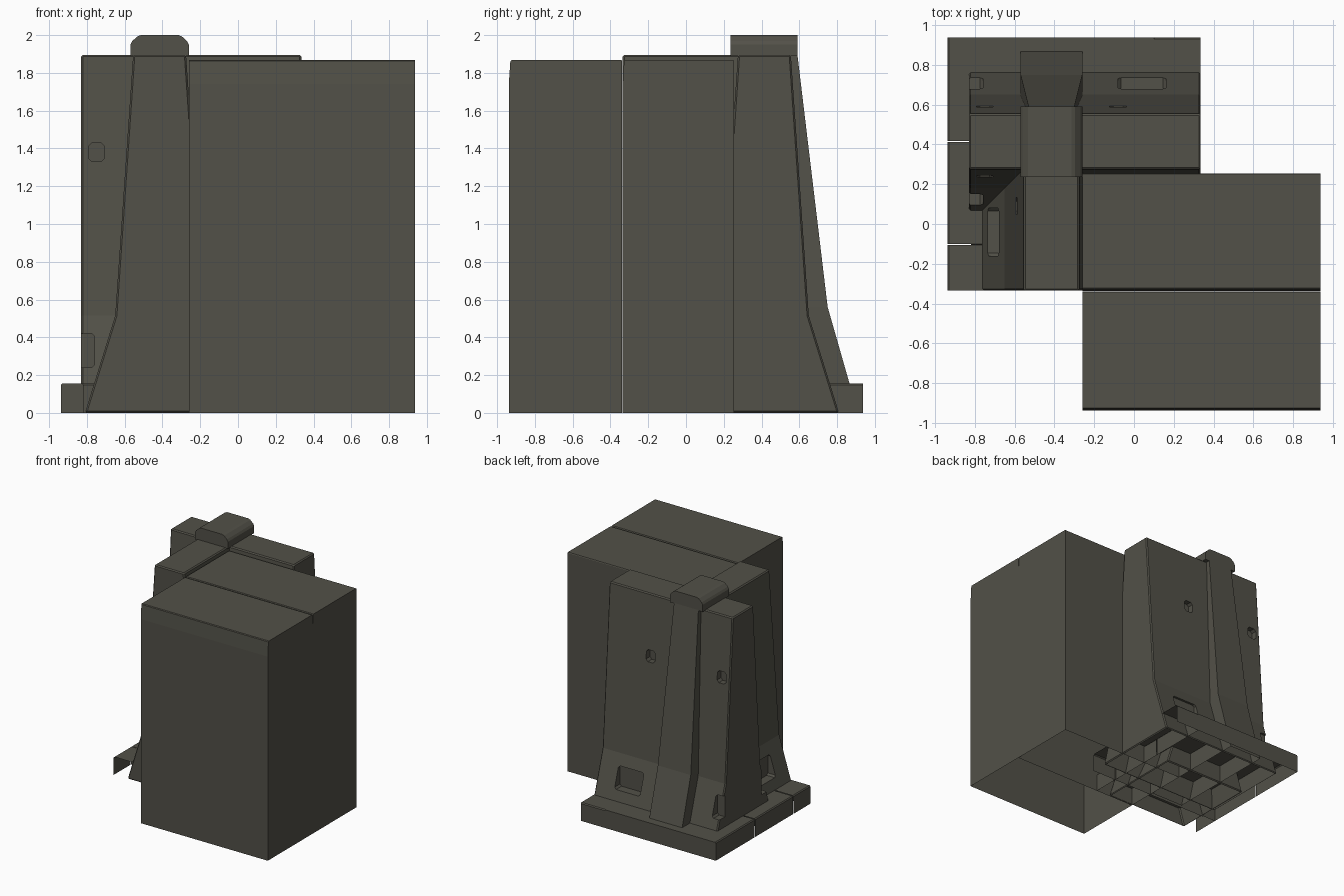
import bpy, bmesh
from mathutils import Vector

cube = bpy.data.objects.get("Cube")
if cube:
    bpy.data.objects.remove(cube, do_unlink=True)

stone = bpy.data.materials.new("dark olive grey")
stone.use_nodes = True
colour = (0.085, 0.082, 0.065, 1)
stone.diffuse_color = colour
stone.node_tree.nodes["Principled BSDF"].inputs["Base Color"].default_value = colour

CX, CY = -0.415, 0.415      # centre lines of the two crossing walls
TOP = 1.895


def make(name, bm):
    bmesh.ops.recalc_face_normals(bm, faces=bm.faces)
    mesh = bpy.data.meshes.new(name)
    bm.to_mesh(mesh)
    bm.free()
    mesh.materials.append(stone)
    ob = bpy.data.objects.new(name, mesh)
    bpy.context.collection.objects.link(ob)
    return ob


def add_prism(bm, profile, axis, start, end, caps=(True, True), bottom=True):
    """Extrude a closed (u, v) profile along x or y; v is height."""
    def ring(t):
        return [bm.verts.new((t, u, v) if axis == "x" else (u, t, v)) for u, v in profile]
    a, b = ring(start), ring(end)
    n = len(profile)
    for i in range(n):
        j = (i + 1) % n
        if bottom or profile[i][1] > 0 or profile[j][1] > 0:
            bm.faces.new((a[i], a[j], b[j], b[i]))
    for use, r in zip(caps, (a, b)):
        if use:
            bm.faces.new(r)


def prism(name, *args, **kw):
    bm = bmesh.new()
    add_prism(bm, *args, **kw)
    return make(name, bm)


def mirrored(half, centre):
    return [(centre - u, v) for u, v in half] + [(centre + u, v) for u, v in reversed(half)]


def chamfered(u, v, hu, hv, c):
    corners = [(hu, hv - c), (hu - c, hv), (c - hu, hv), (-hu, hv - c),
               (-hu, c - hv), (c - hu, -hv), (hu - c, -hv), (hu, c - hv)]
    return [(u + p, v + q) for p, q in corners]


def wall(name, axis, centre, start, end, pockets, holes):
    """Battered wall with recesses on both faces and an open underside."""
    half = [(0.395, 0), (0.235, 0.515), (0.14, TOP)]
    ob = prism(name, mirrored(half, centre), axis, start, end)
    bevel = ob.modifiers.new("worn edges", "BEVEL")
    bevel.width, bevel.segments = 0.009, 1
    bevel.limit_method, bevel.angle_limit = "ANGLE", 0.7

    bm = bmesh.new()
    across = "y" if axis == "x" else "x"
    for side in (-1, 1):
        for p in pockets:
            add_prism(bm, chamfered(p, 0.33, 0.12, 0.09, 0.015), across,
                      centre + side * 0.245, centre + side * 0.6)
        for h in holes:
            add_prism(bm, chamfered(h, 1.38, 0.042, 0.05, 0.018), across,
                      centre + side * 0.125, centre + side * 0.4)
    cutter = make(name + "_cutter", bm)
    cutter.hide_render = True
    cut = ob.modifiers.new("recesses", "BOOLEAN")
    cut.operation, cut.solver, cut.object = "DIFFERENCE", "EXACT", cutter

    # Apply, then open the underside
    deps = bpy.context.evaluated_depsgraph_get()
    mesh = bpy.data.meshes.new_from_object(ob.evaluated_get(deps))
    ob.modifiers.clear()
    ob.data = mesh
    bpy.data.objects.remove(cutter, do_unlink=True)
    bm = bmesh.new()
    bm.from_mesh(mesh)
    under = [f for f in bm.faces if f.calc_center_median().z < 0.002]
    bmesh.ops.delete(bm, geom=under, context="FACES")
    bm.to_mesh(mesh)
    bm.free()


# Crossing walls
wall("back_wall", "x", CY, -0.83, 0.335, (-0.88, 0.04), (-0.75, -0.08))
wall("side_wall", "y", CX, -0.335, 0.4, (-0.04,), (0.09,))

# Tapering buttress at the crossing
bm = bmesh.new()
rings = []
for z, hx, hy in ((0, 0.155, 0.495), (0.56, 0.155, 0.335), (TOP, 0.115, 0.175)):
    rings.append([bm.verts.new((CX + sx * hx, CY + sy * hy, z))
                  for sx, sy in ((-1, -1), (1, -1), (1, 1), (-1, 1))])
for lo, hi in zip(rings, rings[1:]):
    for i in range(4):
        j = (i + 1) % 4
        bm.faces.new((lo[i], lo[j], hi[j], hi[i]))
bm.faces.new(rings[-1])
make("buttress", bm)

# Chamfered cap stone
cap = [(0.155, 1.89), (0.155, 1.95), (0.145, 1.968), (0.118, 1.993), (0.1, 2.0)]
prism("cap_stone", mirrored(cap, CX), "y", 0.235, 0.59)

# Hollow plinths, open below and at the wall ends
section = [(0.523, 0), (0.523, 0.147), (0.515, 0.155)]
for name, start, end, caps in (
        ("plinth_front", -0.335, -0.106, (False, False)),
        ("plinth_middle", -0.1, 0.412, (True, False)),
        ("plinth_corner", 0.418, 0.938, (False, True))):
    prism(name, mirrored(section, CX), "y", start, end, caps=caps, bottom=False)
prism("plinth_back", mirrored(section, CY), "x", -0.82, 0.335,
      caps=(False, False), bottom=False)

# Two large blocks, open below, each with a slightly drawn-in top front edge
for name, front, back in (("front_block", -0.938, -0.338), ("back_block", -0.336, 0.255)):
    outline = [(front, 0), (front, 1.74), (front + 0.008, 1.862), (front + 0.014, 1.868),
               (back - 0.004, 1.868), (back, 1.862), (back, 0)]
    prism(name, outline, "x", -0.26, 0.938, bottom=False)
